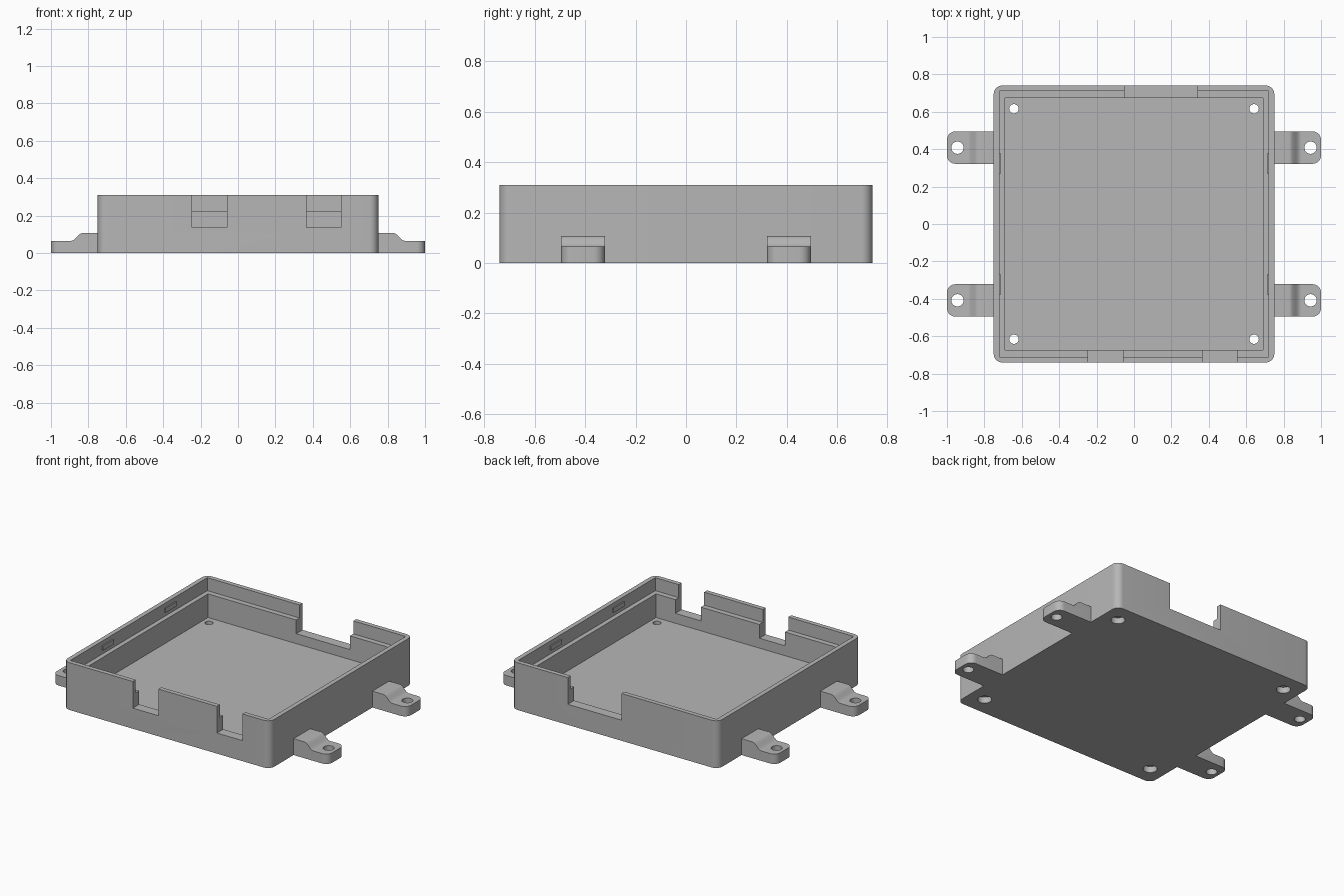
import bpy, bmesh, math

if "Cube" in bpy.data.objects:
    bpy.data.objects.remove(bpy.data.objects["Cube"], do_unlink=True)

GREY = (0.47, 0.47, 0.47, 1)
mat = bpy.data.materials.new("matt grey plastic")
mat.use_nodes = True
mat.diffuse_color = GREY
mat.node_tree.nodes["Principled BSDF"].inputs["Base Color"].default_value = GREY


def finish(name, bm):
    bmesh.ops.recalc_face_normals(bm, faces=bm.faces)
    mesh = bpy.data.meshes.new(name)
    bm.to_mesh(mesh)
    bm.free()
    mesh.materials.append(mat)
    obj = bpy.data.objects.new(name, mesh)
    bpy.context.collection.objects.link(obj)
    return obj


def round_uprights(bm, radius, test):
    """Round the vertical edges whose position passes the test."""
    edges = [e for e in bm.edges
             if (e.verts[0].co - e.verts[1].co).xy.length < 1e-5 and test(e.verts[0].co)]
    bmesh.ops.bevel(bm, geom=edges, offset=radius, segments=8, profile=0.5, affect='EDGES')


def box(name, x, y, z, radius=0):
    bm = bmesh.new()
    bmesh.ops.create_cube(bm, size=1)
    for v in bm.verts:
        for i, (low, high) in enumerate((x, y, z)):
            v.co[i] = high if v.co[i] > 0 else low
    if radius:
        round_uprights(bm, radius, lambda co: True)
    return finish(name, bm)


def cylinder(name, x, y, radius, low, high):
    bm = bmesh.new()
    bmesh.ops.create_cone(bm, cap_ends=True, segments=32, radius1=radius,
                          radius2=radius, depth=high - low)
    bmesh.ops.translate(bm, vec=(x, y, (low + high) / 2), verts=bm.verts)
    return finish(name, bm)


def bake(obj):
    """Replace the mesh with its modified result."""
    graph = bpy.context.evaluated_depsgraph_get()
    mesh = bpy.data.meshes.new_from_object(obj.evaluated_get(graph))
    obj.modifiers.clear()
    obj.data = mesh


def cut(obj, cutters):
    for c in cutters:
        mod = obj.modifiers.new("cut", 'BOOLEAN')
        mod.operation, mod.solver, mod.object = 'DIFFERENCE', 'EXACT', c
        bake(obj)
        bpy.data.objects.remove(c, do_unlink=True)


def mirror(obj):
    mod = obj.modifiers.new("mirror", 'MIRROR')
    mod.use_axis = (True, True, False)
    mod.use_mirror_merge = False
    bake(obj)


def smooth(obj):
    bpy.ops.object.select_all(action='DESELECT')
    obj.select_set(True)
    bpy.context.view_layer.objects.active = obj
    bpy.ops.object.shade_smooth_by_angle(angle=math.radians(30))


W, D, H = 0.75, 0.74, 0.31
FLOOR, LEDGE, SILL = 0.07, 0.225, 0.135

# Open tray with a stepped rim
tray = box("tray", (-W, W), (-D, D), (0, H), radius=0.045)
cutters = [box("cavity", (-0.69, 0.69), (-0.675, 0.675), (FLOOR, 0.5)),
           box("rim_step", (-0.72, 0.72), (-0.71, 0.71), (LEDGE, 0.5))]

# Connector notches: two in front, one wide one at the back
for left, right, side in ((-0.245, -0.06, -1), (0.365, 0.55, -1), (-0.05, 0.34, 1)):
    cutters.append(box("notch", (left, right), sorted((side * 0.6, side * 0.9)), (SILL, 0.5)))

# Screw holes in the floor, counterbored from below
for sx in (-1, 1):
    for sy in (-1, 1):
        x, y = sx * 0.642, sy * 0.616
        cutters.append(cylinder("screw_hole", x, y, 0.025, -0.1, 0.12))
        cutters.append(cylinder("counterbore", x, y, 0.042, -0.1, 0.04))
cut(tray, cutters)
smooth(tray)

# Small snap ridges inside the side rims
ridges = box("snap_ridges", (0.713, 0.722), (0.268, 0.38), (0.25, 0.28))
mirror(ridges)

# Mounting tabs: stepped profile, rounded outer corners, screw hole
STEPS = 10
profile = [(W, 0), (1, 0), (1, 0.065)]
for i in range(STEPS + 1):
    t = i / STEPS
    profile.append((0.893 - 0.063 * t, 0.065 + 0.021 * (1 - math.cos(math.pi * t))))
profile.append((W, 0.107))

bm = bmesh.new()
side = bm.faces.new([bm.verts.new((x, 0.322, z)) for x, z in profile])
grown = bmesh.ops.extrude_face_region(bm, geom=[side])["geom"]
bmesh.ops.translate(bm, vec=(0, 0.173, 0),
                    verts=[v for v in grown if isinstance(v, bmesh.types.BMVert)])
round_uprights(bm, 0.045, lambda co: co.x > 0.99)
tabs = finish("mounting_tabs", bm)
cut(tabs, [cylinder("tab_hole", 0.944, 0.408, 0.033, -0.1, 0.2)])
mirror(tabs)
smooth(tabs)
